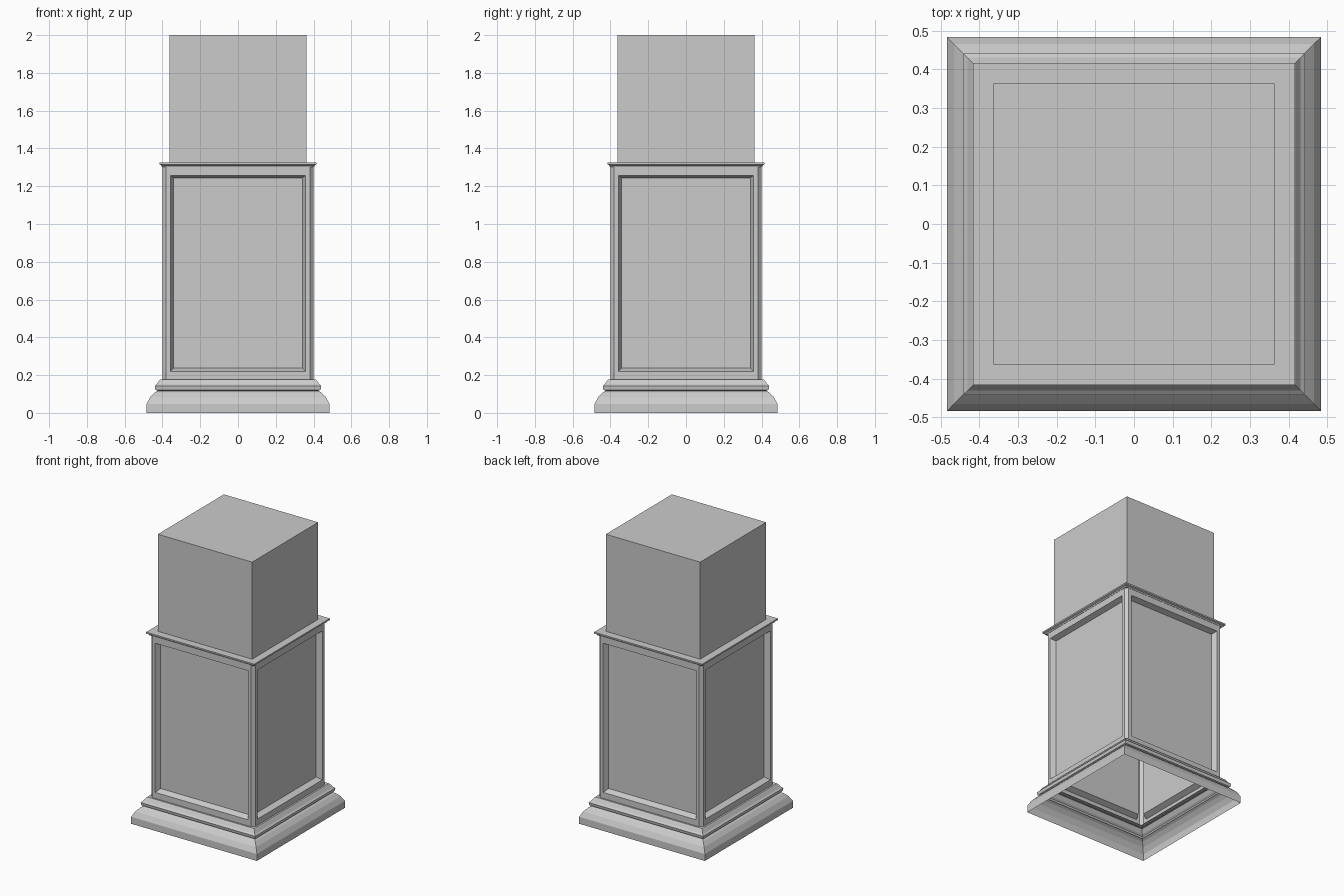
import bpy, bmesh
from mathutils import Matrix
from math import radians

if "Cube" in bpy.data.objects:
    bpy.data.objects.remove(bpy.data.objects["Cube"])


def finish(name, bm):
    bmesh.ops.remove_doubles(bm, verts=bm.verts, dist=0.0005)
    bmesh.ops.recalc_face_normals(bm, faces=bm.faces)
    mesh = bpy.data.meshes.new(name)
    bm.to_mesh(mesh)
    bm.free()
    obj = bpy.data.objects.new(name, mesh)
    bpy.context.collection.objects.link(obj)
    return obj


def bridge(bm, a, b):
    n = len(a)
    for i in range(n):
        j = (i + 1) % n
        bm.faces.new((a[i], a[j], b[j], b[i]))


def square_sweep(name, profile, cap=False):
    """Mitred square moulding from (half width, height) points."""
    bm = bmesh.new()
    rings = [[bm.verts.new((sx * r, sy * r, z))
              for sx, sy in ((-1, -1), (1, -1), (1, 1), (-1, 1))]
             for r, z in profile]
    for a, b in zip(rings, rings[1:]):
        bridge(bm, a, b)
    if cap:
        bm.faces.new(rings[-1])
    return finish(name, bm)


# Stepped plinth moulding, hollow underneath
square_sweep("base_moulding", [
    (0.484, 0.0), (0.484, 0.048), (0.465, 0.083), (0.442, 0.107),
    (0.425, 0.117), (0.437, 0.122), (0.441, 0.143), (0.430, 0.152),
    (0.417, 0.172), (0.412, 0.178), (0.380, 0.178)])

# Pedestal walls: frame, sloped recess and sunken panel, repeated on four sides
bm = bmesh.new()
for k in range(4):
    turn = Matrix.Rotation(radians(90 * k), 4, 'Z')

    def ring(half, z0, z1, depth):
        return [bm.verts.new(turn @ v) for v in (
            Matrix.Translation((x, -depth, z)).to_translation()
            for x, z in ((-half, z0), (half, z0), (half, z1), (-half, z1)))]

    outer = ring(0.380, 0.175, 1.305, 0.400)
    lip = ring(0.357, 0.220, 1.257, 0.400)
    panel = ring(0.341, 0.237, 1.244, 0.363)
    bridge(bm, outer, lip)
    bridge(bm, lip, panel)
    bm.faces.new(panel)
    # Chamfered corner strip
    corner = [bm.verts.new(turn @ Matrix.Translation(p).to_translation())
              for p in ((0.38, -0.40, 0.175), (0.40, -0.38, 0.175),
                        (0.40, -0.38, 1.305), (0.38, -0.40, 1.305))]
    bm.faces.new(corner)
finish("panelled_walls", bm)

# Thin cornice and its top ledge
square_sweep("cornice", [
    (0.380, 1.302), (0.402, 1.302), (0.406, 1.310), (0.416, 1.315),
    (0.416, 1.325), (0.363, 1.325)])

# Plain upper block
square_sweep("upper_block", [(0.363, 1.325), (0.363, 2.0)], cap=True)
